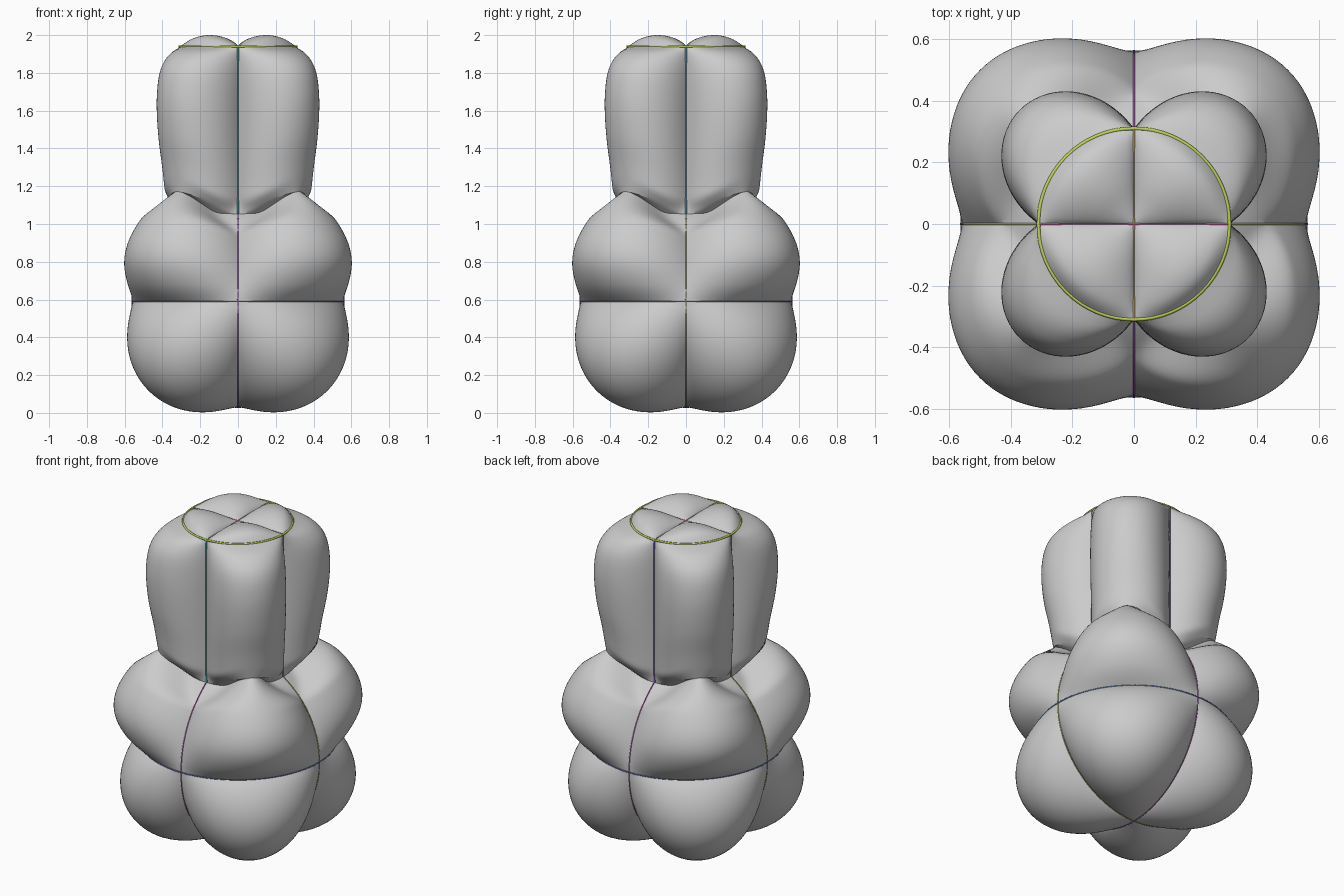
import bpy
import bmesh
from math import sin, cos, pi, radians, sqrt

if "Cube" in bpy.data.objects:
    bpy.data.objects.remove(bpy.data.objects["Cube"])

SEG = 160          # divisions around z, a multiple of 8 keeps the creases on vertices
CZ, BALL_R = 0.59, 0.56
COL_R, NECK_Z, TOP_Z = 0.31, 1.05, 1.94


def interp(points, t):
    """Smooth (Catmull-Rom style) interpolation through (position, value) points."""
    for i in range(len(points) - 1):
        (x0, y0), (x1, y1) = points[i], points[i + 1]
        if t <= x1:
            h = x1 - x0
            u = max(0.0, (t - x0) / h)
            xa, ya = points[max(i - 1, 0)]
            xb, yb = points[min(i + 2, len(points) - 1)]
            m0, m1 = (y1 - ya) / (x1 - xa) * h, (yb - y0) / (xb - x0) * h
            return ((2*u**3 - 3*u*u + 1) * y0 + (u**3 - 2*u*u + u) * m0
                    + (3*u*u - 2*u**3) * y1 + (u**3 - u*u) * m1)
    return points[-1][1]


def revolve(name, func, rows, pole=None):
    """Skin of rings: func(row, theta) gives (radius, z); optional pole closes the first row."""
    bm = bmesh.new()
    rings = []
    for k in rows:
        ring = []
        for j in range(SEG):
            a = 2 * pi * j / SEG
            r, z = func(k, a)
            ring.append(bm.verts.new((r * cos(a), r * sin(a), z)))
        rings.append(ring)
    for lo, hi in zip(rings, rings[1:]):
        for j in range(SEG):
            n = (j + 1) % SEG
            bm.faces.new((lo[j], lo[n], hi[n], hi[j]))
    if pole is not None:
        p = bm.verts.new((0, 0, pole))
        for j in range(SEG):
            bm.faces.new((rings[0][(j + 1) % SEG], rings[0][j], p))
    bmesh.ops.recalc_face_normals(bm, faces=bm.faces)
    mesh = bpy.data.meshes.new(name)
    bm.to_mesh(mesh)
    bm.free()
    ob = bpy.data.objects.new(name, mesh)
    bpy.context.collection.objects.link(ob)
    bpy.context.view_layer.objects.active = ob
    ob.select_set(True)
    bpy.ops.object.shade_smooth_by_angle(angle=radians(25))
    ob.select_set(False)
    return ob


def lobe(a):
    return abs(sin(2 * a))


# Lower ball: eight inflated octants, the upper four cut off by the neck
BALL_TOP = [(0, 0), (0.14, 0.095), (0.3, 0.17), (0.45, 0.2), (0.65, 0.203), (0.85, 0.195), (1, 0.18)]


def ball(k, a):
    s = lobe(a)
    if k <= 0:
        phi = k * pi / 2
        f = sqrt(27) * 0.5 * s * cos(phi) ** 2 * abs(sin(phi))
        R = BALL_R + 0.188 * f ** 0.88
    else:
        phi = radians(56 - 4 * s ** 7) * k
        p = 1 + 6 * max(0, (k - 0.65) / 0.35) ** 2
        R = BALL_R + interp(BALL_TOP, k) * s ** p
    return R * cos(phi), CZ + R * sin(phi)


revolve("lower_ball", ball, [-1 + i / 40 for i in range(1, 41)] + [i / 40 for i in range(1, 41)],
        pole=CZ - BALL_R)

# Upper column: four inflated quarter panels, tucked under to the neck at the bottom
COLUMN = [(0, 0.145), (0.08, 0.155), (0.2, 0.17), (0.4, 0.2), (0.6, 0.214), (0.75, 0.207),
          (0.85, 0.185), (0.92, 0.145), (0.97, 0.085), (1, 0)]


def column(k, a):
    s = lobe(a)
    z0 = NECK_Z + 0.12 * s ** 2.2
    p = 1 + 1.5 * max(0, 1 - k / 0.1) ** 2
    if k < 0:
        r0, n0 = ball(1, a)
        r1, z1 = column(0, a)
        return r1 + (r0 - r1) * -k, z1 + (n0 - z1) * -k
    return COL_R + interp(COLUMN, k) * s ** p, z0 + (TOP_Z - z0) * k


revolve("upper_column", column, [-1, -0.66, -0.33] + [i / 50 for i in range(43)]
        + [0.85 + i / 100 for i in range(16)])

# Top cap: four shallow pillows
CAP = [(0, 0), (0.2, 0.022), (0.45, 0.05), (0.68, 0.06), (0.85, 0.05), (0.94, 0.028), (1, 0)]


def cap(k, a):
    return COL_R * k, TOP_Z + interp(CAP, k) * lobe(a) ** 0.65


revolve("top_cap", cap, [i / 24 for i in range(1, 25)], pole=TOP_Z)


# Seam wires drawn along the creases
def wire(name, pts, color, cyclic=False, width=0.004):
    cu = bpy.data.curves.new(name, 'CURVE')
    cu.dimensions = '3D'
    cu.bevel_depth = width
    cu.bevel_resolution = 1
    sp = cu.splines.new('POLY')
    sp.points.add(len(pts) - 1)
    for q, co in zip(sp.points, pts):
        q.co = (*co, 1)
    sp.use_cyclic_u = cyclic
    mat = bpy.data.materials.new(name)
    mat.diffuse_color = (*color, 1)
    mat.use_nodes = True
    mat.node_tree.nodes["Principled BSDF"].inputs["Base Color"].default_value = mat.diffuse_color
    cu.materials.append(mat)
    bpy.context.collection.objects.link(bpy.data.objects.new(name, cu))


def circle(r, z):
    return [(r * cos(2 * pi * i / 64), r * sin(2 * pi * i / 64), z) for i in range(64)]


wire("equator_seam", circle(BALL_R, CZ), (0.1, 0.2, 0.5), True)
wire("neck_seam", circle(COL_R, NECK_Z), (0.6, 0.1, 0.1), True)
wire("top_rim_seam", circle(COL_R, TOP_Z), (0.5, 0.65, 0.1), True, 0.006)

# Meridian seams run from neck to neck through the bottom
arc = [radians(-236 + 292 * i / 64) for i in range(65)]
wire("meridian_seam_side", [(BALL_R * cos(t), 0, CZ + BALL_R * sin(t)) for t in arc], (0.4, 0.4, 0.1))
wire("meridian_seam_front", [(0, BALL_R * cos(t), CZ + BALL_R * sin(t)) for t in arc], (0.4, 0.08, 0.4))

# Upright column seams and the cross on the cap
for name, x, y, col in (("front", 0, -1, (0.05, 0.25, 0.25)), ("right", 1, 0, (0.1, 0.25, 0.35)),
                        ("back", 0, 1, (0.15, 0.08, 0.35)), ("left", -1, 0, (0.15, 0.25, 0.08))):
    wire(name + "_column_seam", [(x * COL_R, y * COL_R, NECK_Z), (x * COL_R, y * COL_R, TOP_Z)],
         col, False, 0.006)
wire("cap_seam_across", [(-COL_R, 0, TOP_Z), (COL_R, 0, TOP_Z)], (0.6, 0.1, 0.3))
wire("cap_seam_deep", [(0, -COL_R, TOP_Z), (0, COL_R, TOP_Z)], (0.6, 0.35, 0.1))
